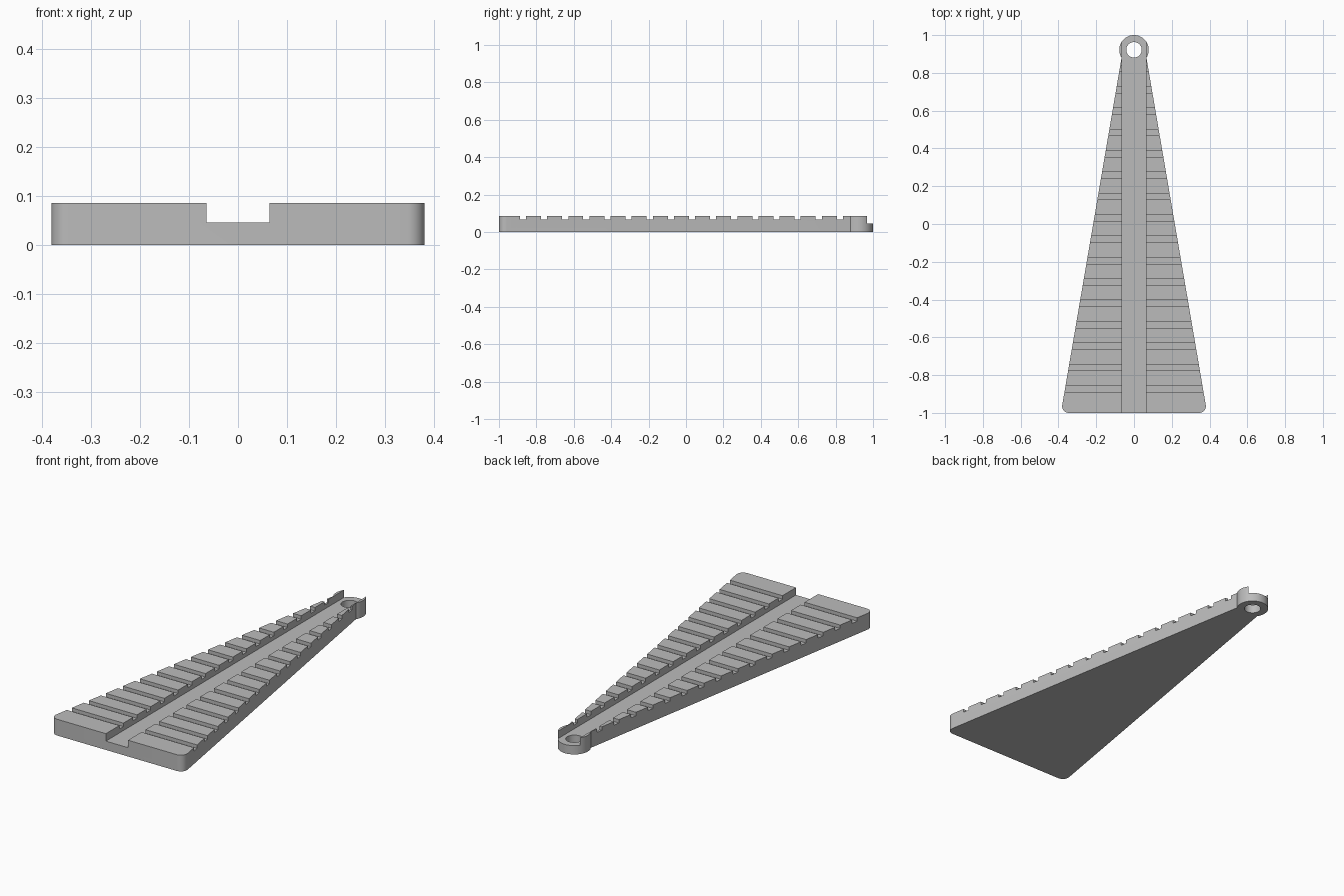
import bpy, bmesh
from math import sin, cos, radians

cube = bpy.data.objects.get("Cube")
if cube:
    bpy.data.objects.remove(cube, do_unlink=True)

HEIGHT = 0.085
RING_Y, RING_R, HOLE_R = 0.922, 0.078, 0.041
CHANNEL_HALF, CHANNEL_FLOOR = 0.064, 0.046
GROOVES, GROOVE_START, GROOVE_PITCH = 16, -0.872, 0.113
GROOVE_WIDTH, GROOVE_FLOOR = 0.033, 0.067

grey = bpy.data.materials.new("plain grey")
grey.use_nodes = True
colour = (0.5, 0.5, 0.5, 1)
grey.diffuse_color = colour
grey.node_tree.nodes["Principled BSDF"].inputs["Base Color"].default_value = colour


def arc(cx, cy, r, start, end, steps):
    angles = [radians(start + (end - start) * i / steps) for i in range(steps + 1)]
    return [(cx + r * cos(a), cy + r * sin(a)) for a in angles]


def prism(bm, outline, z0, z1):
    """Extrude a flat outline between two heights."""
    face = bm.faces.new([bm.verts.new((x, y, z0)) for x, y in outline])
    top = bmesh.ops.extrude_face_region(bm, geom=[face])["geom"]
    verts = [v for v in top if isinstance(v, bmesh.types.BMVert)]
    bmesh.ops.translate(bm, vec=(0, 0, z1 - z0), verts=verts)
    bmesh.ops.recalc_face_normals(bm, faces=bm.faces)


def rect(hx, y0, y1):
    return [(-hx, y0), (hx, y0), (hx, y1), (-hx, y1)]


def make_object(name, bm):
    mesh = bpy.data.meshes.new(name)
    bm.to_mesh(mesh)
    bm.free()
    mesh.materials.append(grey)
    obj = bpy.data.objects.new(name, mesh)
    bpy.context.collection.objects.link(obj)
    return obj


# Tapered body: rounded wide end, eyelet at the narrow end
half = arc(0.3455, -0.965, 0.035, -90, 9.7, 10) + arc(0, RING_Y, RING_R, -32.5, 90, 22)
outline = half + [(-x, y) for x, y in reversed(half[:-1])]
bm = bmesh.new()
prism(bm, outline, 0, HEIGHT)
body = make_object("tapered_body", bm)

# Cutters: cross grooves, central channel, eyelet hole
grooves = bmesh.new()
for i in range(GROOVES):
    y = GROOVE_START + i * GROOVE_PITCH
    prism(grooves, rect(0.6, y - GROOVE_WIDTH / 2, y + GROOVE_WIDTH / 2),
          GROOVE_FLOOR, HEIGHT + 0.1)
channel = bmesh.new()
prism(channel, rect(CHANNEL_HALF, -1.2, 1.2), CHANNEL_FLOOR, HEIGHT + 0.2)
hole = bmesh.new()
prism(hole, arc(0, RING_Y, HOLE_R, 0, 360, 48)[:-1], -0.1, HEIGHT + 0.3)

cutters = [make_object(n, b) for n, b in
           (("groove_cutter", grooves), ("channel_cutter", channel), ("hole_cutter", hole))]
bpy.context.view_layer.objects.active = body
for cutter in cutters:
    cutter.hide_render = True
    mod = body.modifiers.new(cutter.name, "BOOLEAN")
    mod.operation, mod.solver, mod.object = "DIFFERENCE", "EXACT", cutter
    bpy.ops.object.modifier_apply(modifier=mod.name)
for cutter in cutters:
    bpy.data.objects.remove(cutter, do_unlink=True)

# Smooth the rounded walls, keep the cut edges crisp
for obj in bpy.context.selected_objects:
    obj.select_set(False)
body.select_set(True)
bpy.ops.object.shade_smooth_by_angle(angle=radians(30))
